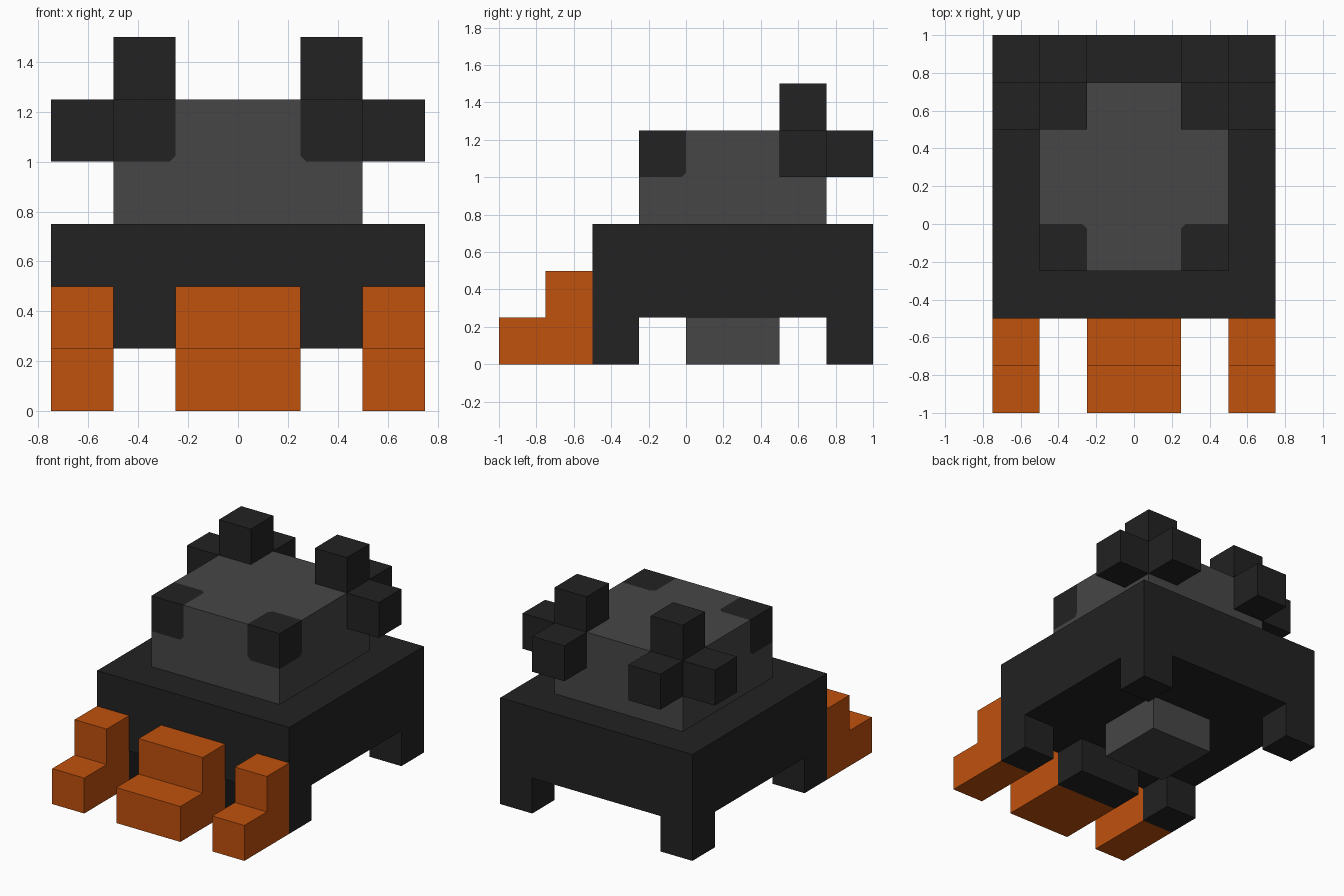
import bpy, bmesh
from mathutils import Vector

cube = bpy.data.objects.get("Cube")
if cube:
    bpy.data.objects.remove(cube, do_unlink=True)


def material(name, rgb):
    m = bpy.data.materials.new(name)
    m.use_nodes = True
    m.diffuse_color = (*rgb, 1)
    m.node_tree.nodes["Principled BSDF"].inputs["Base Color"].default_value = (*rgb, 1)
    return m


BLACK = material("soft black", (0.016, 0.016, 0.016))
GREY = material("dark grey", (0.061, 0.061, 0.061))
ORANGE = material("burnt orange", (0.527, 0.082, 0.004))


def finish(name, bm, *mats):
    bmesh.ops.recalc_face_normals(bm, faces=bm.faces[:])
    mesh = bpy.data.meshes.new(name)
    bm.to_mesh(mesh)
    bm.free()
    for m in mats:
        mesh.materials.append(m)
    obj = bpy.data.objects.new(name, mesh)
    bpy.context.collection.objects.link(obj)
    return obj


def box_mesh(x, y, z):
    """Box spanning the given (min, max) ranges."""
    bm = bmesh.new()
    bmesh.ops.create_cube(bm, size=1)
    for v in bm.verts:
        v.co = Vector([r[0] if c < 0 else r[1] for c, r in zip(v.co, (x, y, z))])
    return bm


def box(name, x, y, z, mat):
    return finish(name, box_mesh(x, y, z), mat)


def pair(name, x, y, z, mat):
    """Two mirrored boxes, one on each side."""
    box("left_" + name, x, y, z, mat)
    box("right_" + name, (-x[1], -x[0]), y, z, mat)


def stepped_foot(name, x0, x1):
    """Two-step side profile extruded across x."""
    profile = [(-1, 0), (-0.5, 0), (-0.5, 0.5), (-0.75, 0.5), (-0.75, 0.25), (-1, 0.25)]
    bm = bmesh.new()
    face = bm.faces.new([bm.verts.new((x0, y, z)) for y, z in profile])
    ext = bmesh.ops.extrude_face_region(bm, geom=[face])
    moved = [g for g in ext["geom"] if isinstance(g, bmesh.types.BMVert)]
    bmesh.ops.translate(bm, verts=moved, vec=(x1 - x0, 0, 0))
    finish(name, bm, ORANGE)


# Body and its supports
box("body", (-0.75, 0.75), (-0.5, 1), (0.25, 0.75), BLACK)
pair("front_leg", (0.5, 0.75), (-0.5, -0.25), (0, 0.25), BLACK)
pair("back_leg", (0.5, 0.75), (0.75, 1), (0, 0.25), BLACK)
box("middle_front_leg", (-0.25, 0.25), (-0.5, -0.25), (0, 0.25), BLACK)
box("belly_block", (-0.25, 0.25), (0, 0.5), (0, 0.25), GREY)

# Stepped orange feet
stepped_foot("left_foot", 0.5, 0.75)
stepped_foot("right_foot", -0.75, -0.5)
stepped_foot("middle_foot", -0.25, 0.25)

# Upper block with dark patches cut into its front corners
bm = box_mesh((-0.5, 0.5), (-0.25, 0.75), (0.75, 1.25))
for co, no in (((0.25, 0, 0), (1, 0, 0)), ((-0.25, 0, 0), (1, 0, 0)),
               ((0, 0, 0), (0, 1, 0)), ((0, 0, 1), (0, 0, 1))):
    bmesh.ops.bisect_plane(bm, geom=bm.verts[:] + bm.edges[:] + bm.faces[:],
                           plane_co=co, plane_no=no)
inner = [(s * x, y, z) for s in (-1, 1)
         for x, y, z in ((0.25, 0, 1.25), (0.25, -0.25, 1), (0.5, 0, 1))]
corners = [v for v in bm.verts if any((v.co - Vector(p)).length < 1e-4 for p in inner)]
bmesh.ops.bevel(bm, geom=corners, offset=0.025, segments=1, affect='VERTICES')
for f in bm.faces:
    c = f.calc_center_median()
    f.material_index = int(abs(c.x) > 0.27 and c.y < -0.02 and c.z > 1.02)
finish("upper_block", bm, GREY, BLACK)

# Clusters of three cubes on the back corners
pair("top_cube", (0.25, 0.5), (0.5, 0.75), (1.25, 1.5), BLACK)
pair("side_cube", (0.5, 0.75), (0.5, 0.75), (1, 1.25), BLACK)
pair("rear_cube", (0.25, 0.5), (0.75, 1), (1, 1.25), BLACK)
